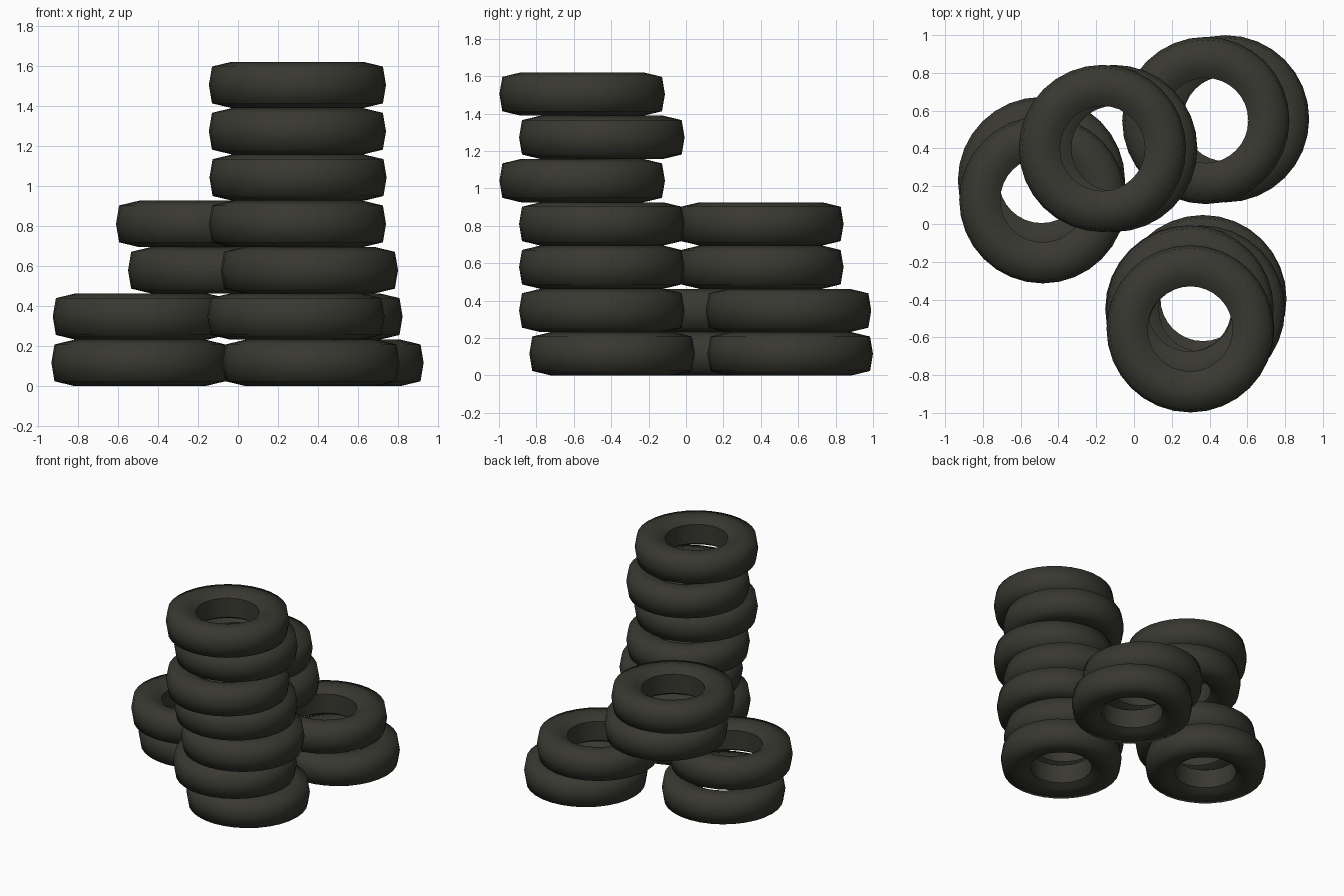
import bpy, bmesh, math

if "Cube" in bpy.data.objects:
    bpy.data.objects.remove(bpy.data.objects["Cube"])

SEGMENTS = 32
PITCH = 1.62 / 7            # height of one tyre layer

rubber = bpy.data.materials.new("dark rubber")
rubber.diffuse_color = (0.040, 0.039, 0.030, 1)
rubber.use_nodes = True
rubber.node_tree.nodes["Principled BSDF"].inputs["Base Color"].default_value = rubber.diffuse_color

# Half cross-section (radius, height), from inner rim to tread middle
UPPER = [(0.225, 0.075), (0.27, 0.103), (0.328, 0.1157), (0.427, 0.092), (0.4425, 0.0)]
PROFILE = UPPER + [(r, -z) for r, z in reversed(UPPER[:-1])]


def tyre_mesh():
    """Closed profile spun around z, with the two inner rims kept sharp."""
    bm = bmesh.new()
    rings = []
    for i in range(SEGMENTS):
        a = 2 * math.pi * i / SEGMENTS
        rings.append([bm.verts.new((r * math.cos(a), r * math.sin(a), z)) for r, z in PROFILE])
    n = len(PROFILE)
    for i in range(SEGMENTS):
        a, b = rings[i], rings[(i + 1) % SEGMENTS]
        for j in range(n):
            k = (j + 1) % n
            bm.faces.new((a[j], a[k], b[k], b[j])).smooth = True
    bmesh.ops.recalc_face_normals(bm, faces=bm.faces)
    for i in range(SEGMENTS):
        for j in (0, n - 1):
            bm.edges.get((rings[i][j], rings[(i + 1) % SEGMENTS][j])).smooth = False
    mesh = bpy.data.meshes.new("tyre")
    bm.to_mesh(mesh)
    bm.free()
    mesh.materials.append(rubber)
    return mesh


# Stacks: first layer and tyre centres going up
STACKS = {
    "tower_tyre": (0, [(0.365, -0.395), (0.29, -0.45), (0.357, -0.45), (0.297, -0.45),
                       (0.30, -0.555), (0.297, -0.45), (0.297, -0.555)]),
    "left_tyre": (0, [(-0.49, 0.23), (-0.483, 0.128)]),
    "right_tyre": (0, [(0.485, 0.557), (0.38, 0.548)]),
    "bridge_tyre": (2, [(-0.107, 0.40), (-0.167, 0.40)]),
}

mesh = tyre_mesh()
for name, (first, centres) in STACKS.items():
    for i, (x, y) in enumerate(centres):
        tyre = bpy.data.objects.new(f"{name}_{i + 1}", mesh)
        tyre.location = (x, y, (first + i + 0.5) * PITCH)
        bpy.context.collection.objects.link(tyre)
